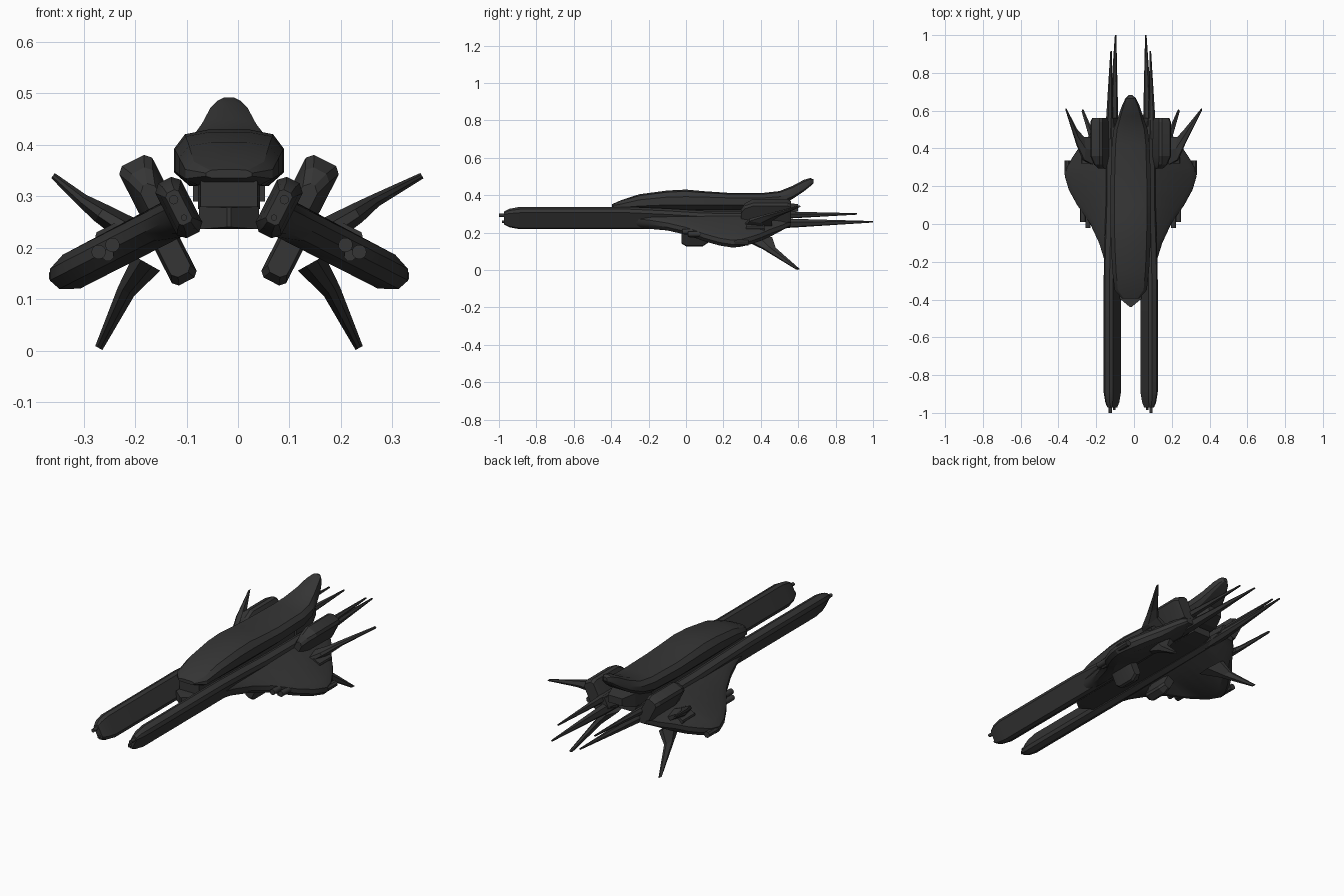
import bpy, bmesh, math

CX = -0.0175           # centre line of the ship
CU, SU = 0.89, 0.455   # cos / sin of the wing tilt

mat = bpy.data.materials.new("dark_grey_hull")
mat.diffuse_color = (0.036, 0.036, 0.036, 1)


def loft(name, rings, smooth=25):
    """Skin a list of equally long closed rings and cap both ends."""
    bm = bmesh.new()
    vs = [[bm.verts.new(p) for p in r] for r in rings]
    n = len(rings[0])
    for a, b in zip(vs, vs[1:]):
        for i in range(n):
            j = (i + 1) % n
            bm.faces.new((a[i], a[j], b[j], b[i]))
    bm.faces.new(vs[0])
    bm.faces.new(vs[-1])
    bmesh.ops.recalc_face_normals(bm, faces=bm.faces)
    me = bpy.data.meshes.new(name)
    bm.to_mesh(me)
    bm.free()
    ob = bpy.data.objects.new(name, me)
    bpy.context.collection.objects.link(ob)
    me.materials.append(mat)
    if smooth:
        bpy.ops.object.select_all(action='DESELECT')
        ob.select_set(True)
        bpy.context.view_layer.objects.active = ob
        bpy.ops.object.shade_smooth_by_angle(angle=math.radians(smooth))
    return ob


def tilt(s, u, v, y):
    """Tilted wing frame (u outward along the wing, v up from it) to world."""
    return (CX + s * (0.0975 + u * CU + v * SU), y, 0.278 - u * SU + v * CU)


def oct_ring(s, u0, u1, v0, v1, y, c):
    """Rectangle with cut corners in the tilted frame."""
    pts = [(u0 + c, v0), (u1 - c, v0), (u1, v0 + c), (u1, v1 - c),
           (u1 - c, v1), (u0 + c, v1), (u0, v1 - c), (u0, v0 + c)]
    return [tilt(s, u, v, y) for u, v in pts]


def rod(name, s, u, v, y0, y1, r, n=12):
    rings = [[tilt(s, u + r * math.cos(2 * math.pi * i / n),
                   v + r * math.sin(2 * math.pi * i / n), y) for i in range(n)]
             for y in (y0, y1)]
    return loft(name, rings, 40)


# --- central hull with upswept tail: y, half width, bottom, shoulder, top
hull = [(-0.395, 0.045, 0.335, 0.345, 0.352), (-0.35, 0.085, 0.322, 0.352, 0.372),
        (-0.25, 0.097, 0.32, 0.375, 0.405), (-0.1, 0.105, 0.32, 0.39, 0.425),
        (0.0, 0.107, 0.32, 0.392, 0.43), (0.1, 0.107, 0.32, 0.39, 0.421),
        (0.22, 0.107, 0.32, 0.386, 0.413), (0.42, 0.1, 0.325, 0.386, 0.413),
        (0.5, 0.09, 0.345, 0.392, 0.422), (0.57, 0.066, 0.38, 0.412, 0.45),
        (0.63, 0.045, 0.42, 0.442, 0.482), (0.665, 0.028, 0.448, 0.465, 0.492),
        (0.682, 0.01, 0.465, 0.475, 0.485)]
rings = []
for y, w, zb, zs, zt in hull:
    half = [(0.72 * w, zb), (w, zb + 0.4 * (zs - zb)), (w, zs),
            (0.8 * w, zs + 0.75 * (zt - zs)), (0.35 * w, zt)]
    ring = half + [(-x, z) for x, z in reversed(half)]
    rings.append([(CX + x, y, z) for x, z in ring])
loft("central_hull", rings)


def slab(name, sections):
    """Box loft along y on the centre line: y, half width, bottom, top."""
    loft(name, [[(CX - w, y, a), (CX + w, y, a), (CX + w, y, b), (CX - w, y, b)]
                for y, w, a, b in sections], 0)


slab("hull_neck", [(-0.37, 0.055, 0.28, 0.33), (-0.33, 0.06, 0.275, 0.33),
                   (0.48, 0.06, 0.275, 0.34)])
slab("keel_bridge", [(-0.44, 0.004, 0.24, 0.278), (-0.395, 0.058, 0.236, 0.28),
                     (0.4, 0.058, 0.236, 0.28), (0.5, 0.05, 0.245, 0.28)])
slab("tail_engine", [(0.4, 0.07, 0.29, 0.35), (0.53, 0.065, 0.29, 0.36),
                     (0.6, 0.04, 0.315, 0.352)])

# wing outline: y, outward reach in the tilted frame
outline = [(-0.3, 0.02), (-0.2, 0.045), (-0.1, 0.085), (0.0, 0.137), (0.05, 0.175),
           (0.1, 0.215), (0.18, 0.264), (0.25, 0.288), (0.3, 0.276), (0.35, 0.245),
           (0.4, 0.208), (0.45, 0.16), (0.52, 0.105), (0.56, 0.06)]

for s, side in ((1, "right"), (-1, "left")):
    # long prong: y, half thickness, bottom, top, corner cut
    prong = [(-0.972, 0.014, -0.035, 0.035, 0.006), (-0.945, 0.022, -0.05, 0.05, 0.012),
             (-0.89, 0.028, -0.06, 0.06, 0.014), (-0.3, 0.028, -0.06, 0.06, 0.014),
             (-0.1, 0.028, -0.06, 0.05, 0.014), (0.1, 0.028, -0.058, 0.036, 0.014),
             (0.45, 0.028, -0.055, 0.034, 0.014), (0.56, 0.02, -0.035, 0.03, 0.01)]
    loft(side + "_prong", [oct_ring(s, -t, t, a, b, y, c) for y, t, a, b, c in prong])
    rod(side + "_prong_pin", s, 0.002, 0.018, -1.0, -0.94, 0.009)
    rod(side + "_prong_lower_pin", s, 0.0, -0.022, -0.985, -0.94, 0.006)

    # wing with chamfered outer edge
    rings = []
    for y, m in outline:
        e = min(0.045, 0.5 * m)
        k = 0.6 if y > 0.5 else 1
        pts = [(-0.02, -0.053 * k), (m - e, -0.053 * k), (m - 0.2 * e, -0.035 * k),
               (m, -0.012), (m - 0.25 * e, 0.008), (m - e, 0.021), (-0.02, 0.025)]
        rings.append([tilt(s, u, v, y) for u, v in pts])
    loft(side + "_wing", rings, 30)

    # upper engine pod, rounded at the front
    pod = [(0.295, 0.02, 0.07), (0.315, 0.01, 0.1), (0.36, 0.0, 0.122),
           (0.54, 0.0, 0.122), (0.562, 0.006, 0.112)]
    loft(side + "_upper_pod", [oct_ring(s, 0.002 + d, 0.074 - d, 0.0, top, y, 0.012)
                               for y, d, top in pod])
    # lower pod
    low = [(-0.025, 0.006, -0.12), (0.0, 0, -0.135), (0.09, 0, -0.135), (0.12, 0.006, -0.115)]
    loft(side + "_lower_pod", [oct_ring(s, 0.025 + d, 0.079 - d, b, -0.03, y, 0.01)
                               for y, d, b in low])

    # leading edge lamps, gun stubs and wing plate
    rod(side + "_lamp_inner", s, 0.148, -0.006, -0.02, 0.08, 0.014, 16)
    rod(side + "_lamp_outer", s, 0.178, -0.006, 0.01, 0.1, 0.014, 16)
    rod(side + "_edge_gun", s, 0.165, -0.02, 0.02, 0.1, 0.012, 8)
    rod(side + "_tip_gun", s, 0.272, -0.01, 0.26, 0.335, 0.016, 8)
    loft(side + "_wing_plate", [oct_ring(s, 0.12, 0.17, 0.0, 0.03, y, 0.006)
                                for y in (0.32, 0.42)], 0)

    # swept fins: offset x, z, front y, back y, half thickness
    tipx = 0.375 if s > 0 else 0.342
    fins = {"_upper_fin": [(0.18, 0.225, 0.30, 0.46, 0.028), (0.25, 0.268, 0.34, 0.46, 0.02),
                           (0.285, 0.292, 0.42, 0.50, 0.013), (tipx, 0.34, 0.597, 0.612, 0.006)],
            "_lower_fin": [(0.16, 0.17, 0.30, 0.46, 0.03), (0.2, 0.115, 0.41, 0.48, 0.018),
                           (0.253, 0.005, 0.587, 0.607, 0.008)]}
    for name, secs in fins.items():
        dx, dz = secs[-1][0] - secs[0][0], secs[-1][1] - secs[0][1]
        length = math.hypot(dx, dz)
        nx, nz = -dz / length, dx / length
        rings = []
        for x, z, y0, y1, t in secs:
            ym = 0.5 * (y0 + y1)
            ring = [(0.4, y0), (1, ym), (0.4, y1), (-0.4, y1), (-1, ym), (-0.4, y0)]
            rings.append([(CX + s * (x + k * t * nx), y, z + k * t * nz) for k, y in ring])
        loft(side + name, rings, 0)

    # rear spikes: offset x, y, z, radius
    spikes = {"_long_spike": [(0.09, 0.42, 0.25, 0.026), (0.09, 0.56, 0.25, 0.024),
                              (0.08, 1.0, 0.258, 0.004)],
              "_short_spike": [(0.112, 0.45, 0.293, 0.02), (0.112, 0.56, 0.294, 0.018),
                               (0.104, 0.915, 0.3, 0.004)]}
    for name, secs in spikes.items():
        loft(side + name, [[(CX + s * (x + r * a), y, z + r * b)
                            for a, b in ((1, 0.3), (0.4, 1), (-0.6, 0.8), (-1, -0.3),
                                         (-0.4, -1), (0.6, -0.8))]
                           for x, y, z, r in secs], 0)
